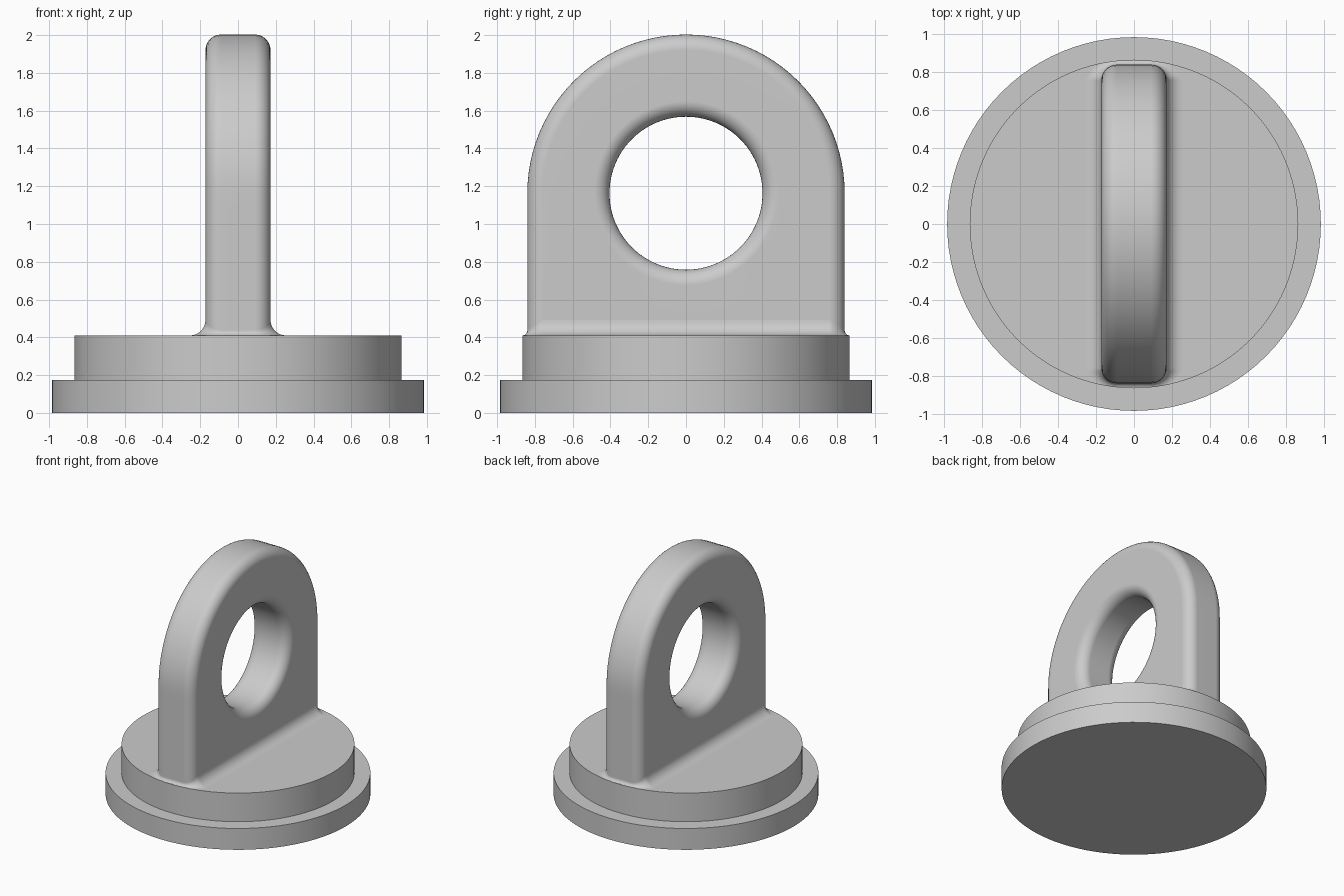
import bpy, bmesh, math
from math import cos, sin, pi

cube = bpy.data.objects.get("Cube")
if cube:
    bpy.data.objects.remove(cube, do_unlink=True)

grey = bpy.data.materials.new("plain_grey")
grey.use_nodes = True
colour = (0.6, 0.6, 0.6, 1)
grey.diffuse_color = colour
grey.node_tree.nodes["Principled BSDF"].inputs["Base Color"].default_value = colour

BASE_TOP, RIM = 0.41, 0.866      # upper disc height and radius
HALF_T, HALF_W = 0.172, 0.84     # lug half thickness and half width
EYE_Z, EYE_R = 1.163, 0.405      # eye centre and radius
ROUND = 0.082                    # edge rounding and root fillet


def loft(name, rings, closed=False):
    """Join rings of points with quads; cap the ends unless closed."""
    bm = bmesh.new()
    loops = [[bm.verts.new(p) for p in ring] for ring in rings]
    pairs = list(zip(loops, loops[1:]))
    if closed:
        pairs.append((loops[-1], loops[0]))
    else:
        bm.faces.new(loops[0])
        bm.faces.new(loops[-1])
    n = len(loops[0])
    for a, b in pairs:
        for i in range(n):
            j = (i + 1) % n
            bm.faces.new((a[i], a[j], b[j], b[i]))
    bmesh.ops.recalc_face_normals(bm, faces=bm.faces)
    mesh = bpy.data.meshes.new(name)
    bm.to_mesh(mesh)
    bm.free()
    mesh.materials.append(grey)
    ob = bpy.data.objects.new(name, mesh)
    bpy.context.collection.objects.link(ob)
    bpy.ops.object.select_all(action='DESELECT')
    ob.select_set(True)
    bpy.context.view_layer.objects.active = ob
    bpy.ops.object.shade_smooth_by_angle(angle=math.radians(35))
    ob.modifiers.new("even_shading", 'WEIGHTED_NORMAL').keep_sharp = True
    return ob


# Stepped round base
def circle(r, z, n=96):
    return [(r * cos(2 * pi * i / n), r * sin(2 * pi * i / n), z) for i in range(n)]


loft("stepped_base", [circle(r, z) for r, z in
                      ((0.985, 0), (0.985, 0.175), (RIM, 0.175), (RIM, BASE_TOP))])


# Arched lug with a round eye: cross-section swept around the eye
def lug_ring(x, w, arch, n=96):
    pts = []
    depth = EYE_Z - BASE_TOP + 0.02
    for i in range(n):
        c, s = cos(2 * pi * i / n), sin(2 * pi * i / n)
        if arch and i > n / 2:
            m = max(abs(c), abs(s))
            pts.append((x, w * c / m, EYE_Z + depth * s / m))
        else:
            pts.append((x, w * c, EYE_Z + w * s))
    return pts


STEPS = 8
corner = [(ROUND * (1 - sin(a)), ROUND * (1 - cos(a)))
          for a in (k * pi / 2 / STEPS for k in range(STEPS + 1))]
half = [(HALF_T - dx, dw) for dx, dw in corner]          # face edge to rim
edge = [(-x, d) for x, d in half] + [(x, d) for x, d in reversed(half)]
# order both edges so that they run face -> rim -> face
edge.sort(key=lambda p: (p[0], -p[1] if p[0] < 0 else p[1]))
rings = [lug_ring(x, HALF_W - d, True) for x, d in edge]
rings += [lug_ring(x, EYE_R + d, False) for x, d in reversed(edge)]
loft("eye_lug", rings, closed=True)


# Root fillet blending the lug into the base, trimmed at the disc rim
def root_ring(t):
    pts = []
    for quarter in range(4):
        mid = quarter * pi / 2 + pi / 4
        cx = math.copysign(HALF_T - ROUND, cos(mid))
        cy = math.copysign(HALF_W - ROUND, sin(mid))
        for k in range(STEPS + 1):
            a = (quarter + k / STEPS) * pi / 2
            size = ROUND + (0.027 - ROUND) * abs(sin(a))
            out = ROUND + size * (1 - cos(t))
            x, y = cx + out * cos(a), cy + out * sin(a)
            trim = min(1, (RIM - 0.001) / math.hypot(x, y))
            pts.append((x * trim, y * trim, BASE_TOP + size * (1 - sin(t))))
    return pts


loft("root_fillet", [root_ring(k * pi / 2 / STEPS) for k in range(STEPS + 1)])
